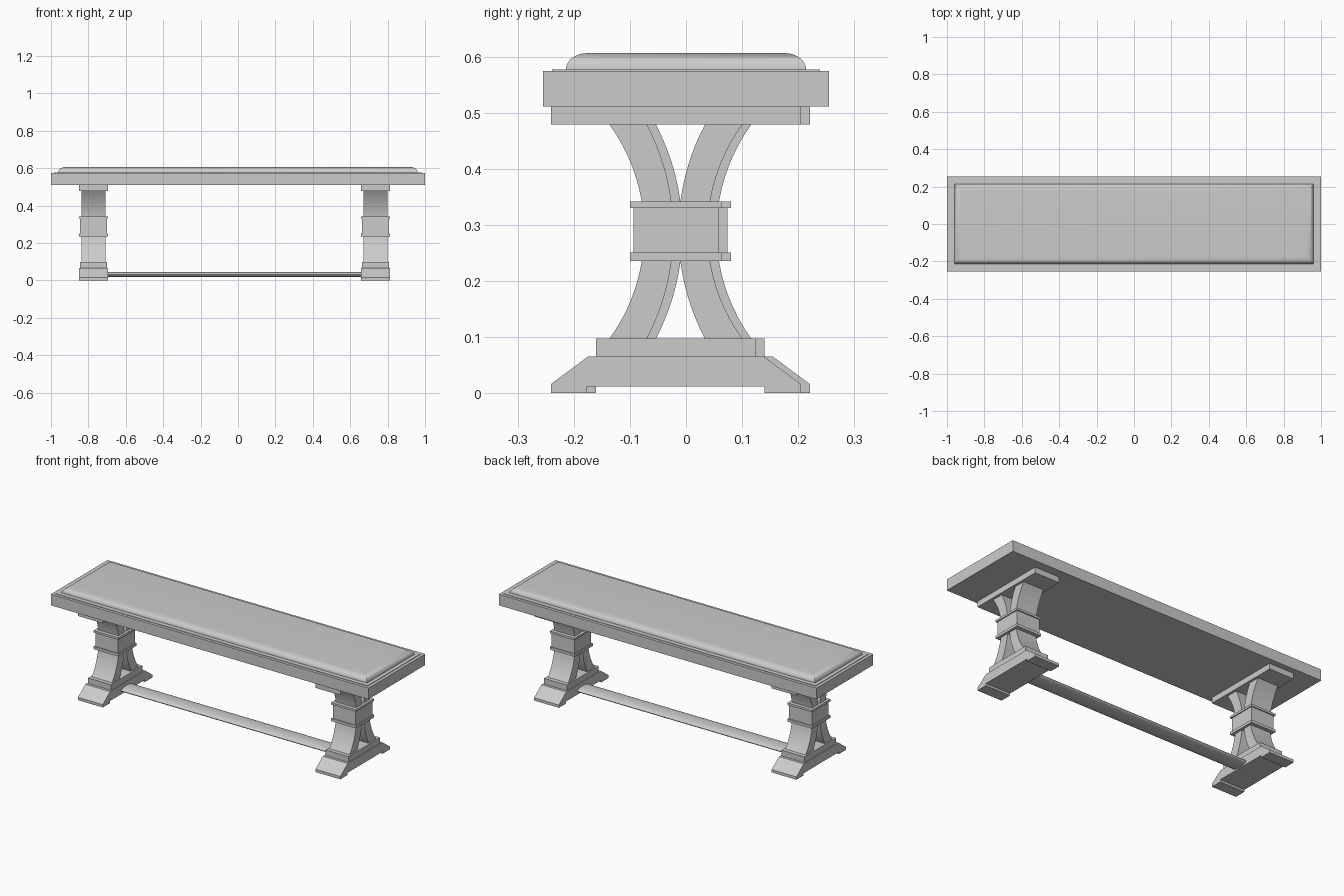
import bpy, bmesh, math
from mathutils import Matrix

if "Cube" in bpy.data.objects:
    bpy.data.objects.remove(bpy.data.objects["Cube"])

grey = bpy.data.materials.new("plain grey")
grey.use_nodes = True
colour = (0.6, 0.6, 0.6, 1)
grey.diffuse_color = colour
grey.node_tree.nodes["Principled BSDF"].inputs["Base Color"].default_value = colour


def finish(name, bm, smooth=False):
    bmesh.ops.recalc_face_normals(bm, faces=bm.faces)
    mesh = bpy.data.meshes.new(name)
    bm.to_mesh(mesh)
    bm.free()
    mesh.materials.append(grey)
    obj = bpy.data.objects.new(name, mesh)
    bpy.context.collection.objects.link(obj)
    if smooth:
        bpy.ops.object.select_all(action='DESELECT')
        obj.select_set(True)
        bpy.context.view_layer.objects.active = obj
        bpy.ops.object.shade_smooth_by_angle(angle=math.radians(35))
    return obj


def box(name, cx, cy, half_x, half_y, z0, z1):
    bm = bmesh.new()
    bmesh.ops.create_cube(bm, size=2, matrix=Matrix.LocRotScale(
        (cx, cy, (z0 + z1) / 2), None, (half_x, half_y, (z1 - z0) / 2)))
    return finish(name, bm)


def extrude_x(name, profile, cx, cy, half_x, smooth=False):
    """Extrude a closed (y, z) outline along x."""
    bm = bmesh.new()
    face = bm.faces.new([bm.verts.new((cx - half_x, cy + y, z)) for y, z in profile])
    new = bmesh.ops.extrude_face_region(bm, geom=[face])["geom"]
    bmesh.ops.translate(bm, vec=(2 * half_x, 0, 0),
                        verts=[v for v in new if isinstance(v, bmesh.types.BMVert)])
    return finish(name, bm, smooth)


def arc(offset, radius, steps=20):
    """Shallow circular arc bowing towards the middle of the leg."""
    points = []
    for i in range(steps + 1):
        dz = -0.192 + 0.384 * i / steps
        points.append((offset + radius - math.sqrt(radius ** 2 - dz ** 2), 0.288 + dz))
    return points


# Seat board and thin panel under the cushion
box("seat_board", 0, 0, 1, 0.255, 0.511, 0.574)
box("cushion_panel", 0, 0, 0.983, 0.239, 0.574, 0.577)

# Cushion: mitred rectangle rings following a quarter round
bm = bmesh.new()
rings, steps = [], 10
for i in range(steps + 1):
    a = math.pi / 2 * i / steps
    inset, z = 0.038 * (1 - math.cos(a)), 0.577 + 0.029 * math.sin(a)
    hx, hy = 0.961 - inset, 0.214 - inset
    rings.append([bm.verts.new((sx * hx, sy * hy, z))
                  for sx, sy in ((-1, -1), (1, -1), (1, 1), (-1, 1))])
for low, high in zip(rings, rings[1:]):
    for k in range(4):
        bm.faces.new((low[k], low[k - 1], high[k - 1], high[k]))
bm.faces.new(rings[0])
bm.faces.new(rings[-1])
finish("cushion", bm, True)

# Foot outline with two pads, mirrored about its middle
half_foot = [(0.158, 0.012), (0.158, 0), (0.223, 0), (0.223, 0.016), (0.157, 0.065)]
foot = half_foot + [(-y, z) for y, z in reversed(half_foot)]
half_curve = arc(0.0565, 0.325) + arc(0.0045, 0.41)[::-1]

# Two trestle legs
for side, cx, cy in (("left", 0.735, -0.018), ("right", -0.772, -0.002)):
    extrude_x(side + "_foot", foot, cx, cy, 0.078)
    box(side + "_foot_slab", cx, cy, 0.072, 0.142, 0.065, 0.097)
    for s, end in ((-1, "front"), (1, "back")):
        extrude_x(f"{side}_{end}_curved_post", [(s * y, z) for y, z in half_curve],
                  cx, cy, 0.064, True)
    box(side + "_block", cx, cy, 0.072, 0.076, 0.24, 0.338)
    box(side + "_lower_band", cx, cy, 0.078, 0.082, 0.236, 0.251)
    box(side + "_upper_band", cx, cy, 0.078, 0.082, 0.33, 0.342)
    box(side + "_top_plate", cx, cy, 0.078, 0.223, 0.479, 0.511)

# Flattened rod joining the feet
rod = [(0.05 * math.cos(math.tau * i / 32), 0.031 + 0.0135 * math.sin(math.tau * i / 32))
       for i in range(32)]
extrude_x("stretcher", rod, -0.018, -0.01, 0.7, True)
